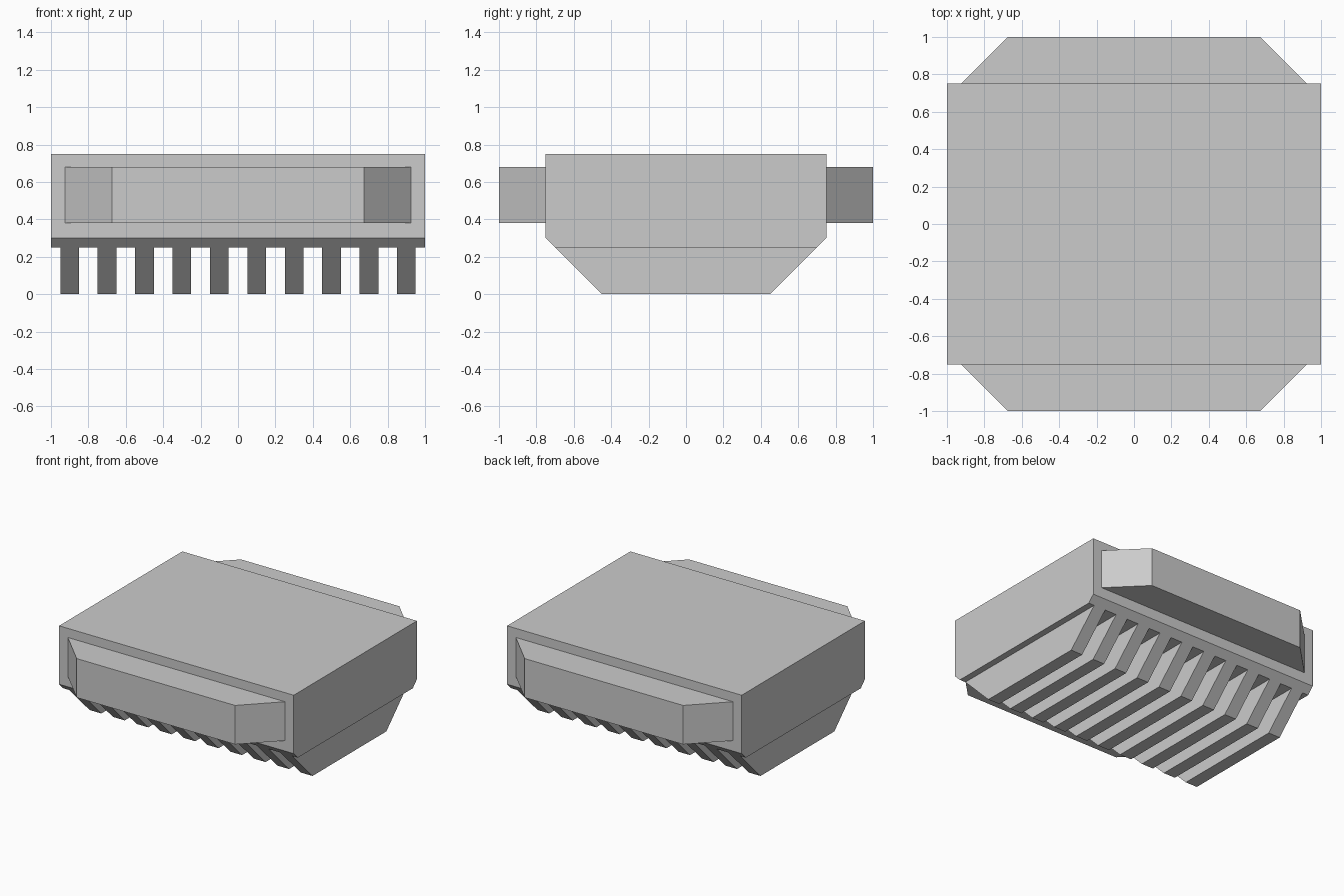
import bpy, bmesh
from mathutils import Vector

if "Cube" in bpy.data.objects:
    bpy.data.objects.remove(bpy.data.objects["Cube"])


def prism(name, profile, direction):
    """Extrude a closed 3D outline along a direction into a solid object."""
    bm = bmesh.new()
    face = bm.faces.new([bm.verts.new(p) for p in profile])
    top = bmesh.ops.extrude_face_region(bm, geom=[face], use_keep_orig=True)
    verts = [g for g in top["geom"] if isinstance(g, bmesh.types.BMVert)]
    bmesh.ops.translate(bm, verts=verts, vec=Vector(direction))
    bmesh.ops.recalc_face_normals(bm, faces=bm.faces)
    mesh = bpy.data.meshes.new(name)
    bm.to_mesh(mesh)
    bm.free()
    obj = bpy.data.objects.new(name, mesh)
    bpy.context.collection.objects.link(obj)
    return obj


# Main block with tapered underside
half = [(0.45, 0.0), (0.75, 0.3), (0.75, 0.75)]
outline = half + [(-y, z) for y, z in reversed(half)]
body = prism("finned_body", [(-1, y, z) for y, z in outline], (2, 0, 0))

# Slots that leave ten fins underneath
cutter = prism("slot_cutter", [(-1.05, -1, -0.1), (-0.95, -1, -0.1),
                               (-0.95, -1, 0.25), (-1.05, -1, 0.25)], (0, 2, 0))
array = cutter.modifiers.new("Slots", 'ARRAY')
array.count = 11
array.use_relative_offset = False
array.use_constant_offset = True
array.constant_offset_displace = (0.2, 0, 0)
cutter.hide_render = True
cutter.hide_viewport = True

cut = body.modifiers.new("Cut slots", 'BOOLEAN')
cut.operation = 'DIFFERENCE'
cut.solver = 'EXACT'
cut.object = cutter

# Tapered blocks on the front and back
for name, s in (("front_block", -1), ("back_block", 1)):
    prism(name, [(-0.925, s * 0.75, 0.38), (0.925, s * 0.75, 0.38),
                 (0.675, s, 0.38), (-0.675, s, 0.38)], (0, 0, 0.3))
